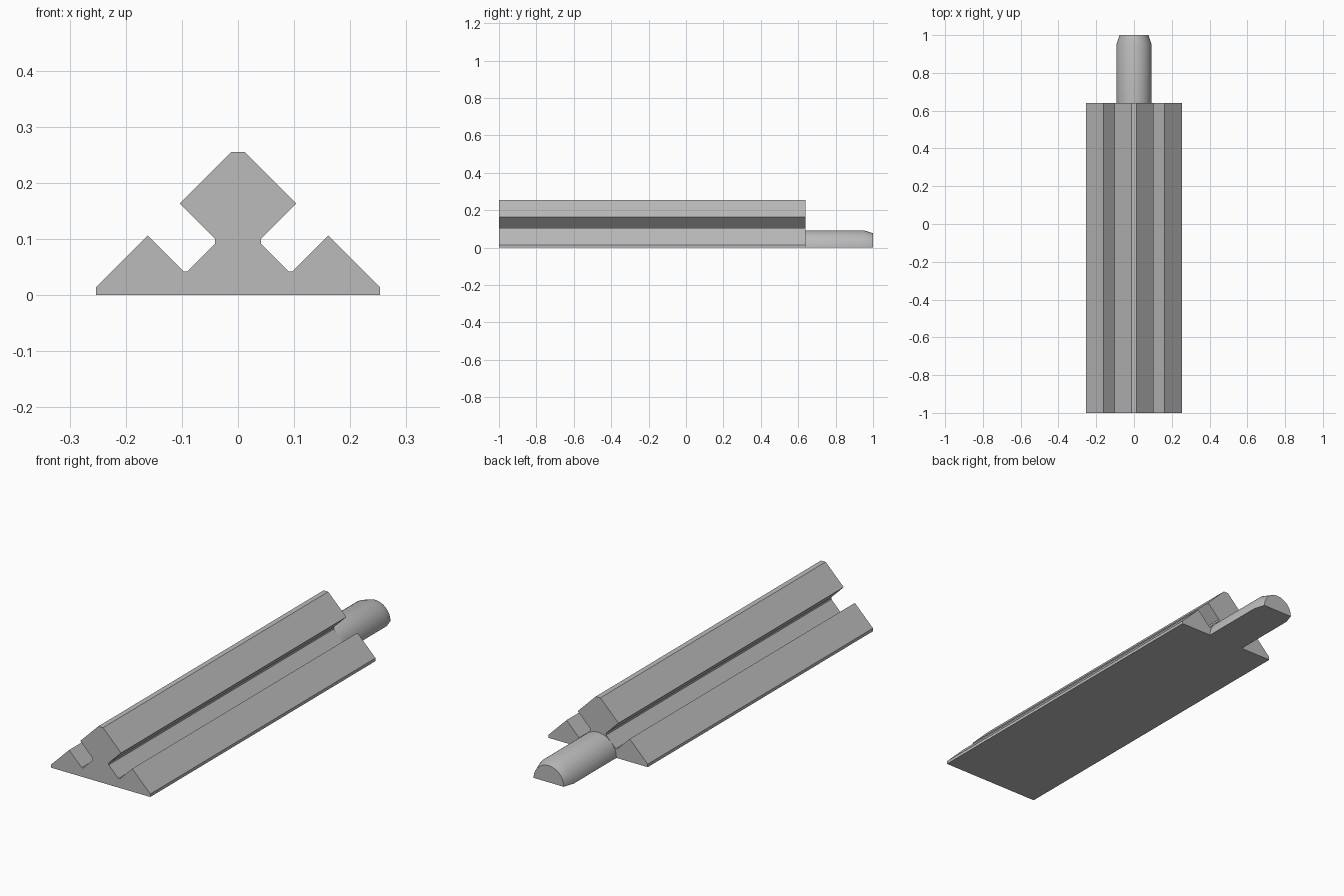
import bpy, bmesh, math

cube = bpy.data.objects.get("Cube")
if cube:
    bpy.data.objects.remove(cube, do_unlink=True)

grey = bpy.data.materials.new("plain grey")
grey.use_nodes = True
colour = (0.5, 0.5, 0.5, 1)
grey.diffuse_color = colour
grey.node_tree.nodes["Principled BSDF"].inputs["Base Color"].default_value = colour


def loft(name, sections):
    """Skin matching closed sections, given as (y, [(x, z), ...]), and cap both ends."""
    bm = bmesh.new()
    rings = [[bm.verts.new((x, y, z)) for x, z in pts] for y, pts in sections]
    n = len(rings[0])
    for a, b in zip(rings, rings[1:]):
        for i in range(n):
            j = (i + 1) % n
            bm.faces.new((a[i], a[j], b[j], b[i]))
    bm.faces.new(rings[0])
    bm.faces.new(rings[-1])
    bmesh.ops.recalc_face_normals(bm, faces=bm.faces)
    mesh = bpy.data.meshes.new(name)
    bm.to_mesh(mesh)
    bm.free()
    mesh.materials.append(grey)
    obj = bpy.data.objects.new(name, mesh)
    bpy.context.collection.objects.link(obj)
    return obj


def half_disc(radius, steps=32):
    return [(radius * math.cos(math.pi * i / steps), radius * math.sin(math.pi * i / steps))
            for i in range(steps + 1)]


# Grooved rail: half profile mirrored across the centre
half = [(0.253, 0), (0.253, 0.014), (0.161, 0.106), (0.097, 0.042), (0.09, 0.042),
        (0.041, 0.091), (0.041, 0.1), (0.104, 0.163), (0.012, 0.255)]
profile = half + [(-x, z) for x, z in reversed(half)]
loft("rail", [(-1, profile), (0.64, profile)])

# Half-round pin with a tapered tip
pin = loft("pin", [(y, half_disc(r)) for y, r in
                   [(0.64, 0.093), (0.95, 0.093), (1, 0.077)]])
bpy.ops.object.select_all(action="DESELECT")
pin.select_set(True)
bpy.context.view_layer.objects.active = pin
bpy.ops.object.shade_smooth_by_angle(angle=math.radians(30))
